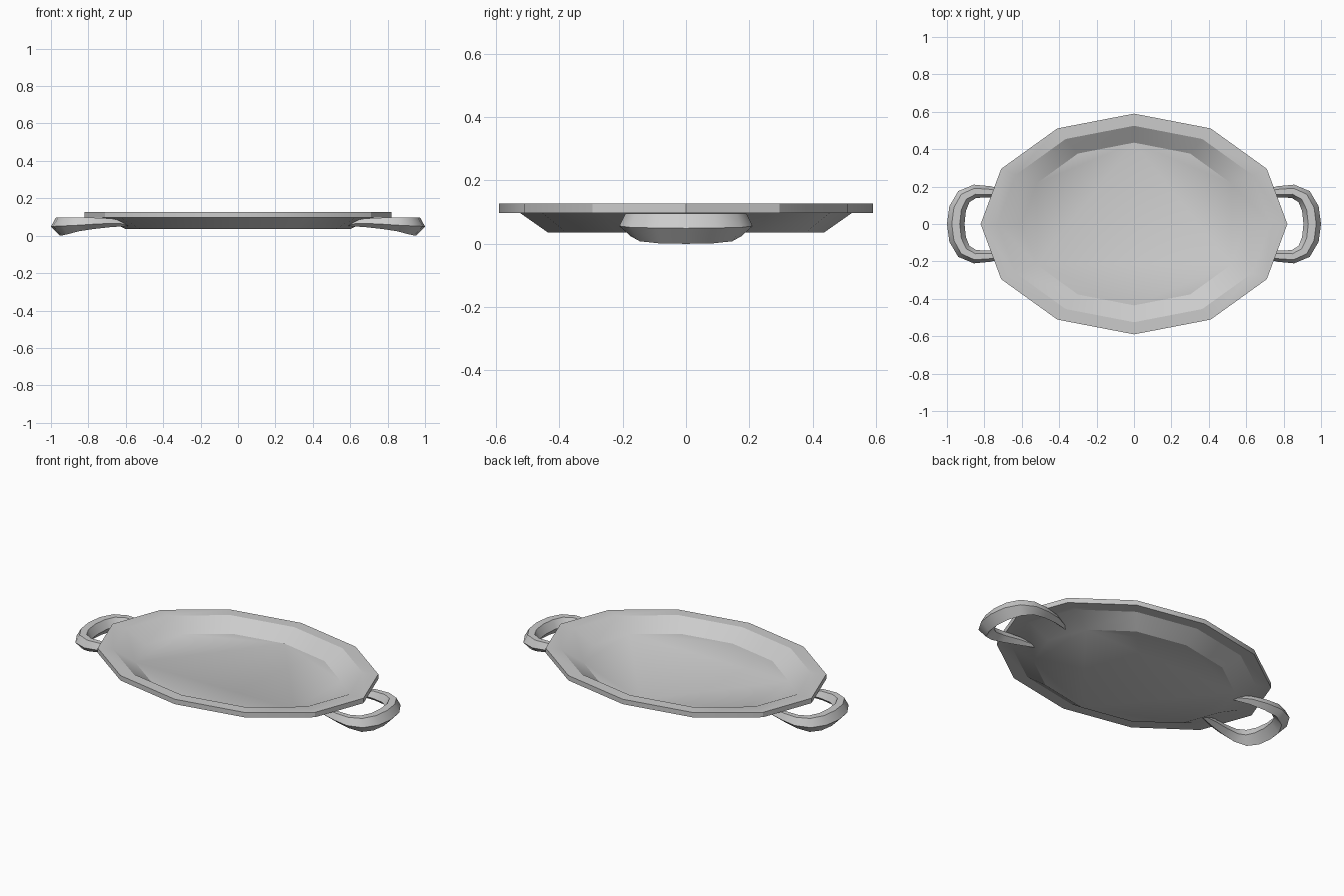
import bpy, bmesh, math
from mathutils import Vector

cube = bpy.data.objects.get("Cube")
if cube:
    bpy.data.objects.remove(cube, do_unlink=True)

# Single plain grey
grey = bpy.data.materials.new("plain_grey")
grey.use_nodes = True
colour = (0.6, 0.6, 0.6, 1)
grey.diffuse_color = colour
grey.node_tree.nodes["Principled BSDF"].inputs["Base Color"].default_value = colour


def loft(name, rings, smooth_angle):
    """Skin a list of equal-sized point rings and cap both ends."""
    bm = bmesh.new()
    loops = [[bm.verts.new(p) for p in ring] for ring in rings]
    n = len(loops[0])
    for a, b in zip(loops, loops[1:]):
        for i in range(n):
            j = (i + 1) % n
            bm.faces.new((a[i], a[j], b[j], b[i]))
    bm.faces.new(loops[0])
    bm.faces.new(loops[-1])
    bmesh.ops.recalc_face_normals(bm, faces=bm.faces)
    mesh = bpy.data.meshes.new(name)
    bm.to_mesh(mesh)
    bm.free()
    mesh.materials.append(grey)
    obj = bpy.data.objects.new(name, mesh)
    bpy.context.collection.objects.link(obj)
    bpy.ops.object.select_all(action='DESELECT')
    obj.select_set(True)
    bpy.context.view_layer.objects.active = obj
    bpy.ops.object.shade_smooth_by_angle(angle=math.radians(smooth_angle))
    return obj


# Oval twelve-sided dish: half-length, half-width, height from base to inner floor
SIDES = 12
profile = [
    (0.60, 0.435, 0.035),
    (0.73, 0.525, 0.098),
    (0.82, 0.59, 0.098),
    (0.82, 0.59, 0.127),
    (0.73, 0.525, 0.127),
    (0.60, 0.435, 0.064),
]
dish_rings = []
for rx, ry, z in profile:
    angles = [math.tau * i / SIDES for i in range(SIDES)]
    dish_rings.append([(rx * math.cos(a), ry * math.sin(a), z) for a in angles])
loft("dish", dish_rings, 30)

# Half a handle: x, y, ridge height, half-width, rise above ridge, drop below it
half = [
    (0.58, 0.125, 0.062, 0.008, 0.008, 0.010),
    (0.68, 0.155, 0.066, 0.025, 0.026, 0.020),
    (0.77, 0.172, 0.062, 0.030, 0.034, 0.026),
    (0.85, 0.175, 0.056, 0.036, 0.040, 0.032),
    (0.91, 0.146, 0.052, 0.042, 0.044, 0.044),
    (0.943, 0.082, 0.050, 0.046, 0.046, 0.049),
]
middle = [(0.953, 0, 0.049, 0.047, 0.047, 0.049)]
stations = half + middle + [(s[0], -s[1], *s[2:]) for s in reversed(half)]

for name, side in (("left_handle", 1), ("right_handle", -1)):
    rings = []
    for i, (x, y, z, w, up, down) in enumerate(stations):
        before = stations[max(i - 1, 0)]
        after = stations[min(i + 1, len(stations) - 1)]
        along = Vector((after[0] - before[0], after[1] - before[1])).normalized()
        out = Vector((-along.y, along.x))
        section = [(w, 0), (w * 0.45, up), (-w * 0.45, up), (-w, 0), (0, -down)]
        rings.append([(side * (x + out.x * o), y + out.y * o, z + dz)
                      for o, dz in section])
    loft(name, rings, 50)
